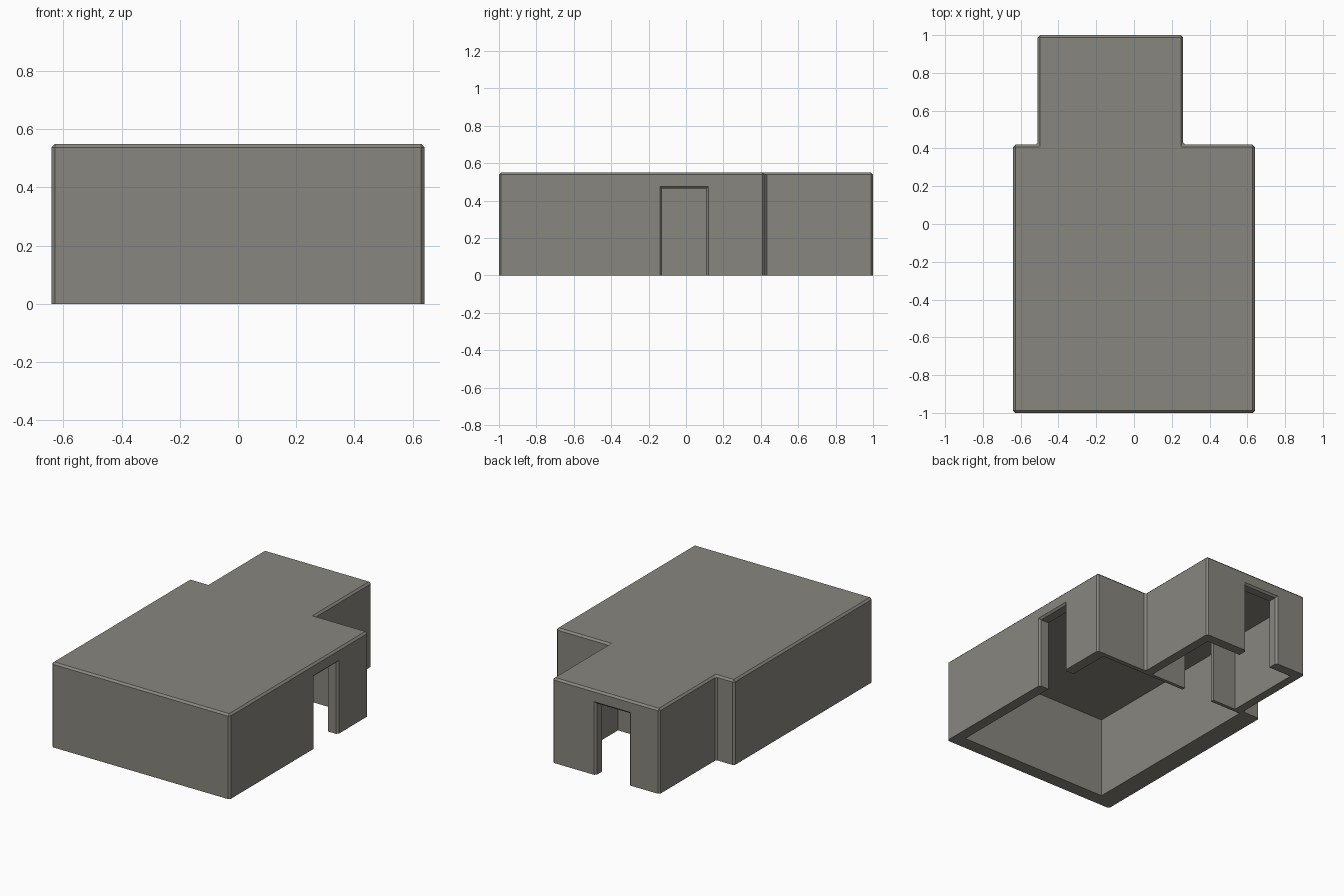
import bpy
import bmesh

if "Cube" in bpy.data.objects:
    bpy.data.objects.remove(bpy.data.objects["Cube"])

H = 0.55        # building height
BEVEL = 0.012   # chamfer width

stone = bpy.data.materials.new("warm grey stone")
stone.diffuse_color = (0.25, 0.24, 0.21, 1)
stone.use_nodes = True
stone.node_tree.nodes["Principled BSDF"].inputs["Base Color"].default_value = stone.diffuse_color


def make_object(name, bm):
    bmesh.ops.recalc_face_normals(bm, faces=bm.faces)
    mesh = bpy.data.meshes.new(name)
    bm.to_mesh(mesh)
    bm.free()
    ob = bpy.data.objects.new(name, mesh)
    bpy.context.collection.objects.link(ob)
    ob.data.materials.append(stone)
    return ob


def loft(name, bottom, top):
    """Solid between two matching loops of 3D points."""
    bm = bmesh.new()
    a = [bm.verts.new(p) for p in bottom]
    b = [bm.verts.new(p) for p in top]
    n = len(a)
    bm.faces.new(a[::-1])
    bm.faces.new(b)
    for i in range(n):
        bm.faces.new((a[i], a[(i + 1) % n], b[(i + 1) % n], b[i]))
    return make_object(name, bm)


def box(name, x0, x1, y0, y1, z0, z1):
    plan = [(x0, y0), (x1, y0), (x1, y1), (x0, y1)]
    return loft(name, [(*p, z0) for p in plan], [(*p, z1) for p in plan])


# outer shell: T-shaped plan with chamfered corners and roof edge
plan = [(-0.64, -1), (0.64, -1), (0.64, 0.42), (0.26, 0.42), (0.26, 1),
        (-0.51, 1), (-0.51, 0.42), (-0.64, 0.42)]
building = loft("building_shell", [(*p, 0) for p in plan], [(*p, H) for p in plan])
bm = bmesh.new()
bm.from_mesh(building.data)
edges = [e for e in bm.edges if max(v.co.z for v in e.verts) > 0.01]
bmesh.ops.bevel(bm, geom=edges, offset=BEVEL, segments=1, affect='EDGES')
bm.to_mesh(building.data)
bm.free()


def doorway_loop(centre, half, top, depth, axis):
    pts = [(-half, -0.1), (half, -0.1), (half, top), (-half, top)]
    if axis == 'X':
        return [(depth, centre + u, z) for u, z in pts]
    return [(centre + u, depth, z) for u, z in pts]


def flare(name, centre, face, axis):
    """Chamfer around the outer edge of a doorway, widening outwards."""
    k = 2 * BEVEL
    return loft(name,
                doorway_loop(centre, 0.118, 0.463, face - BEVEL, axis),
                doorway_loop(centre, 0.118 + k, 0.463 + k, face + BEVEL, axis))


# hollow rooms and doorways
cutters = [
    box("main_room_cutter", -0.508, 0.57, -0.912, 0.39, -0.1, 0.53),
    box("back_room_cutter", -0.454, 0.20, 0.412, 0.935, -0.1, 0.50),
    box("side_door_cutter", 0.5, 0.7, -0.128, 0.108, -0.1, 0.463),
    flare("side_door_chamfer", -0.01, 0.64, 'X'),
    box("rear_door_cutter", -0.288, -0.052, 0.9, 1.1, -0.1, 0.463),
    flare("rear_door_chamfer", -0.17, 1.0, 'Y'),
    box("inner_door_cutter", -0.283, -0.057, 0.36, 0.45, -0.1, 0.463),
]
for c in cutters:
    mod = building.modifiers.new(c.name, 'BOOLEAN')
    mod.operation = 'DIFFERENCE'
    mod.solver = 'EXACT'
    mod.object = c

# apply the cuts and discard the cutters
bpy.context.view_layer.update()
deps = bpy.context.evaluated_depsgraph_get()
final = bpy.data.meshes.new_from_object(building.evaluated_get(deps))
building.modifiers.clear()
building.data = final
for c in cutters:
    bpy.data.objects.remove(c)
